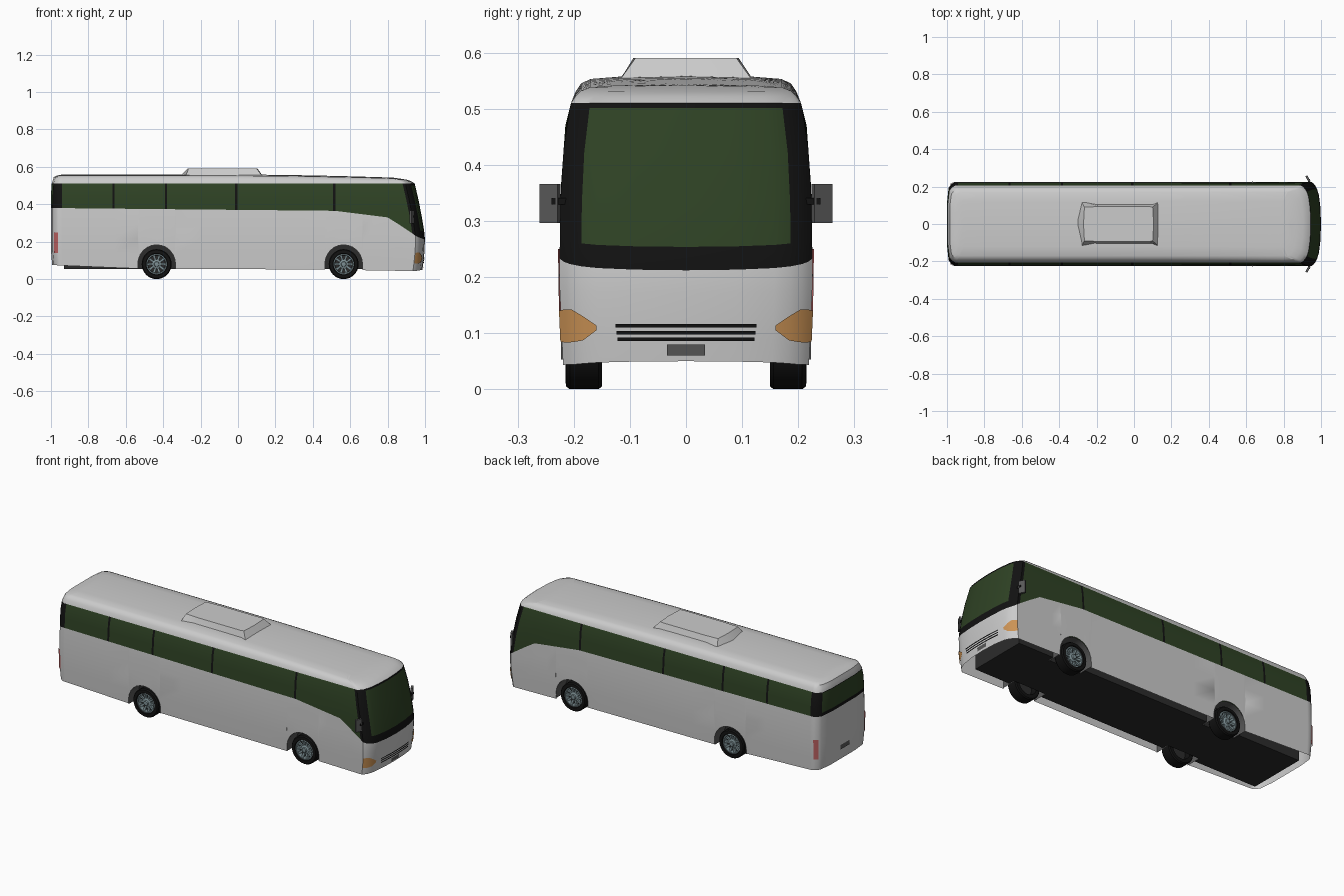
import bpy, bmesh, math
from mathutils import Vector, Matrix

if "Cube" in bpy.data.objects:
    bpy.data.objects.remove(bpy.data.objects["Cube"])


def material(name, col):
    m = bpy.data.materials.new(name)
    m.diffuse_color = (*col, 1)
    m.use_nodes = True
    m.node_tree.nodes["Principled BSDF"].inputs["Base Color"].default_value = m.diffuse_color
    return m


PAINT = material("paint", (0.7, 0.7, 0.7))
GLASS = material("tinted_glass", (0.028, 0.055, 0.018))
BLACK = material("black_trim", (0.006, 0.006, 0.006))
DARK = material("underside", (0.025, 0.025, 0.025))
PLATE = material("plate_grey", (0.1, 0.1, 0.1))
ORANGE = material("orange_lamp", (0.6, 0.29, 0.09))
RED = material("red_lamp", (0.5, 0.12, 0.12))
RIM = material("rim_metal", (0.2, 0.27, 0.29))


def build(name, verts, faces, mats=(), indices=None, smooth=35):
    bm = bmesh.new()
    vs = [bm.verts.new(v) for v in verts]
    for k, f in enumerate(faces):
        bm.faces.new([vs[i] for i in f]).material_index = indices[k] if indices else 0
    bmesh.ops.remove_doubles(bm, verts=bm.verts, dist=1e-4)
    bmesh.ops.recalc_face_normals(bm, faces=bm.faces)
    me = bpy.data.meshes.new(name)
    bm.to_mesh(me)
    bm.free()
    for m in mats:
        me.materials.append(m)
    ob = bpy.data.objects.new(name, me)
    bpy.context.collection.objects.link(ob)
    if smooth:
        bpy.ops.object.select_all(action='DESELECT')
        ob.select_set(True)
        bpy.context.view_layer.objects.active = ob
        bpy.ops.object.shade_smooth_by_angle(angle=math.radians(smooth))
    return ob


def box(name, centre, size, mats=(), rot=0):
    verts = []
    for i in range(8):
        p = Vector(((i & 1) - .5, (i >> 1 & 1) - .5, (i >> 2) - .5)) * Vector((1, 1, 1)).length / math.sqrt(3)
        p = Vector((p.x * size[0], p.y * size[1], p.z * size[2]))
        verts.append(Matrix.Rotation(rot, 3, 'Z') @ p + Vector(centre))
    faces = [(0, 1, 3, 2), (4, 5, 7, 6), (0, 1, 5, 4), (2, 3, 7, 6), (0, 2, 6, 4), (1, 3, 7, 5)]
    return build(name, verts, faces, mats, smooth=0)


def lerp(pts, v):
    if v <= pts[0][0]:
        return pts[0][1]
    for (a, p), (b, q) in zip(pts, pts[1:]):
        if v <= b:
            return p + (q - p) * (v - a) / (b - a)
    return pts[-1][1]


# Body shape: half width, nose and tail against height; belt and skirt against length
WIDTH = [(.04, .219), (.2, .226), (.36, .223), (.47, .215), (.51, .205), (.53, .197),
         (.545, .187), (.553, .17), (.557, .12), (.56, 0)]
NOSE = [(.04, .985), (.12, .995), (.21, 1), (.26, .995), (.38, .975), (.51, .945),
        (.53, .93), (.545, .905), (.553, .87), (.56, .83)]
TAIL = [(.05, -.99), (.12, -1), (.45, -1), (.51, -.996), (.545, -.985), (.555, -.965), (.56, -.93)]
BELT = [(-1, .38), (-.3, .373), (.52, .365), (.8, .33), (.93, .248), (.96, .226), (1, .212)]
SKIRT = [(-1, .075), (-.54, .056), (.46, .051), (.93, .043), (.97, .044), (1, .05)]
AXLES, ARCH, ARCH_Z = (-.435, .565), .1, .083
PILLARS = (-.665, -.385, -.01, .515)


def surf(st, z, off=0.0):
    """Point on the body skin; st = (zone, value, side)."""
    zone, v, side = st
    w, xf, xr = lerp(WIDTH, z) + off, lerp(NOSE, z) + off, lerp(TAIL, z) - off
    if zone == 'F':
        x, y = xf - .02 * v**2 - .03 * v**8, w * v * side
    elif zone == 'R':
        x, y = xr + .04 * v**10, w * v * side
    else:
        x = xf + v - 1 if v > .9 else v
        x, y = max(min(x, xf - .05), xr + .04), w * side
    if z > .51:                                   # roof falls towards the nose
        z = .51 + (z - .51) * (1 - .4 * max(0, (x + .2) / 1.1)**2)
    return Vector((x, y, z))


def skirt(x):
    for c in AXLES:
        if abs(x - c) < ARCH * .9995:
            return ARCH_Z + math.sqrt(ARCH**2 - (x - c)**2)
    return lerp(SKIRT, x)


# Stations around the plan outline
xs = {-.94, -.8, -.2, .2, .35, .72, .8, .86, .935}
for p in PILLARS:
    xs |= {p - .006, p + .006}
for c in AXLES:
    xs |= {c - ARCH, c + ARCH, c - ARCH * .998, c + ARCH * .998}
    xs |= {c + ARCH * math.cos(math.pi * k / 12) for k in range(1, 12)}
xs = sorted(xs)
ft, rt = [0, .4, .7, .83, .92, .97, 1], [0, .5, .86, .93, .97, 1]
half = [('F', t, 1) for t in ft] + [('S', x, 1) for x in reversed(xs)] + [('R', t, 1) for t in reversed(rt)]
ring = half + [(a, v, -1) for a, v, s in reversed(half[1:-1])]


def column(st):
    nom = surf(st, .21).x
    lo, mid = skirt(nom), lerp(BELT, nom)
    zs = [lo + (mid - lo) * f for f in (0, .25, .5, .75)]
    zs += [mid + (.51 - mid) * f for f in (0, .14, .4, .7, .97)]
    return [surf(st, z) for z in zs + [.51, .53, .545, .553, .557, .56]]


def skin(row, a, b):
    if not 4 <= row <= 8:
        return 0
    if a[0] == b[0] == 'S':
        m = (a[1] + b[1]) / 2
        return 2 if any(abs(m - p) < .004 for p in PILLARS) else 1
    if a[0] != b[0]:
        return 2
    pane = max(a[1], b[1]) <= (.84 if a[0] == 'F' else .9)
    return 1 if pane and 5 <= row <= 7 else 2


# Body shell with windows, pillars and wheel openings
cols = [column(s) for s in ring]
n, rows = len(ring), len(cols[0])
verts = [p for c in cols for p in c]
faces, idx = [], []
for j in range(n):
    k = (j + 1) % n
    for i in range(rows - 1):
        faces.append((j * rows + i, k * rows + i, k * rows + i + 1, j * rows + i + 1))
        idx.append(skin(i, ring[j], ring[k]))
build("body_shell", verts, faces, (PAINT, GLASS, BLACK), idx)


def patch(name, spans, mat):
    """Strip lying just above the body skin; spans = (station, low z, high z)."""
    v = [surf(s, z, .003) for s, a, b in spans for z in (a, b)]
    build(name, v, [(2*i, 2*i+2, 2*i+3, 2*i+1) for i in range(len(spans) - 1)], (mat,))


# Lamps, grille and plates
for s, tag in ((1, "left"), (-1, "right")):
    patch("headlamp_" + tag, [(('F', t, s), a, b) for t, a, b in
          ((.71, .105, .114), (.82, .087, .131), (.9, .084, .142), (.96, .083, .142), (1, .085, .14))], ORANGE)
    patch("tail_lamp_" + tag, [(('R', t, s), .14, .25) for t in (.93, .97, 1)], RED)
for k, z in enumerate((.089, .101, .113)):
    h = .545 + .006 * k
    patch(f"grille_bar_{k}", [(('F', h * f, 1), z - .003, z + .003) for f in (-1, -.7, -.35, 0, .35, .7, 1)], BLACK)
patch("front_plate", [(('F', t, 1), .06, .08) for t in (-.15, 0, .15)], PLATE)
patch("rear_plate", [(('R', t, 1), .135, .16) for t in (-.18, .18)], PLATE)

# Roof unit
low = [(-.31, 0), (-.28, .12), (-.2, .105), (.1, .105), (.13, .118), (.133, 0)]
top = [(-.27, 0), (-.265, .09), (-.18, .094), (.08, .094), (.1, .09), (.105, 0)]
loops = [[(x, y, z) for x, y in l] + [(x, -y, z) for x, y in reversed(l[1:-1])] for l, z in ((low, .551), (top, .59))]
m = len(loops[0])
build("roof_unit", loops[0] + loops[1],
      [(i, (i + 1) % m, m + (i + 1) % m, m + i) for i in range(m)] + [tuple(range(m, 2 * m))], smooth=25)

# Underside: central spine plus wider blocks between the wheels
box("chassis_spine", (-.02, 0, .125), (1.82, .27, .14), (DARK,))
for k, (a, b) in enumerate(((-.93, -.54), (-.33, .46), (.67, .89))):
    box(f"chassis_block_{k}", ((a + b) / 2, 0, .125), (b - a, .34, .14), (DARK,))


def lathe(name, profile, x, side, mat, seg=32):
    v = [(x + r * math.cos(2 * math.pi * k / seg), side * y, .08 + r * math.sin(2 * math.pi * k / seg))
         for k in range(seg) for r, y in profile]
    p = len(profile)
    f = [(k * p + i, (k + 1) % seg * p + i, (k + 1) % seg * p + i + 1, k * p + i + 1)
         for k in range(seg) for i in range(p - 1)]
    return build(name, v, f, (mat,))


# Wheels and arch liners
for c, axle in zip(AXLES, ("rear", "front")):
    for s, tag in ((1, "left"), (-1, "right")):
        name = f"{axle}_{tag}_"
        lathe(name + "tyre", [(.052, .16), (.056, .15), (.075, .15), (.08, .156), (.08, .207),
                              (.075, .214), (.058, .215), (.053, .205), (.052, .16)], c, s, BLACK)
        lathe(name + "rim", [(.055, .21), (.049, .211), (.047, .203), (.047, .185)], c, s, RIM)
        lathe(name + "wheel_back", [(.055, .185), (.0005, .185)], c, s, DARK)
        lathe(name + "hub", [(.026, .185), (.024, .202), (.014, .206), (.012, .213), (.0005, .214)], c, s, RIM)
        v, f = [], []
        for k in range(10):                       # rim spokes
            a = 2 * math.pi * k / 10
            for r, hw, y in ((.02, .005, .201), (.05, .0065, .206)):
                for e in (-hw, hw):
                    for d in (0, -.012):
                        v.append((c + r * math.cos(a) - e * math.sin(a), s * (y + d),
                                  .08 + r * math.sin(a) + e * math.cos(a)))
            b = 8 * k
            f += [tuple(b + i for i in q) for q in ((0, 2, 6, 4), (0, 1, 5, 4), (2, 3, 7, 6))]
        build(name + "spokes", v, f, (RIM,), smooth=0)
        arc = [(ARCH, -.03)] + [(ARCH * math.cos(math.pi * k / 12), ARCH * math.sin(math.pi * k / 12))
                                for k in range(13)] + [(-ARCH, -.03)]
        v = [(c + x, s * y, ARCH_Z + z) for x, z in arc for y in (.223, .13)]
        build(name + "arch_liner", v, [(2*i, 2*i+2, 2*i+3, 2*i+1) for i in range(len(arc) - 1)], (PLATE,))

# Mirrors on short arms
for s, tag in ((1, "left"), (-1, "right")):
    box("mirror_" + tag, (.93, s * .242, .331), (.012, .036, .07), (PLATE,), s * .5)
    box("mirror_arm_" + tag, (.936, s * .22, .335), (.012, .04, .012), (BLACK,))
